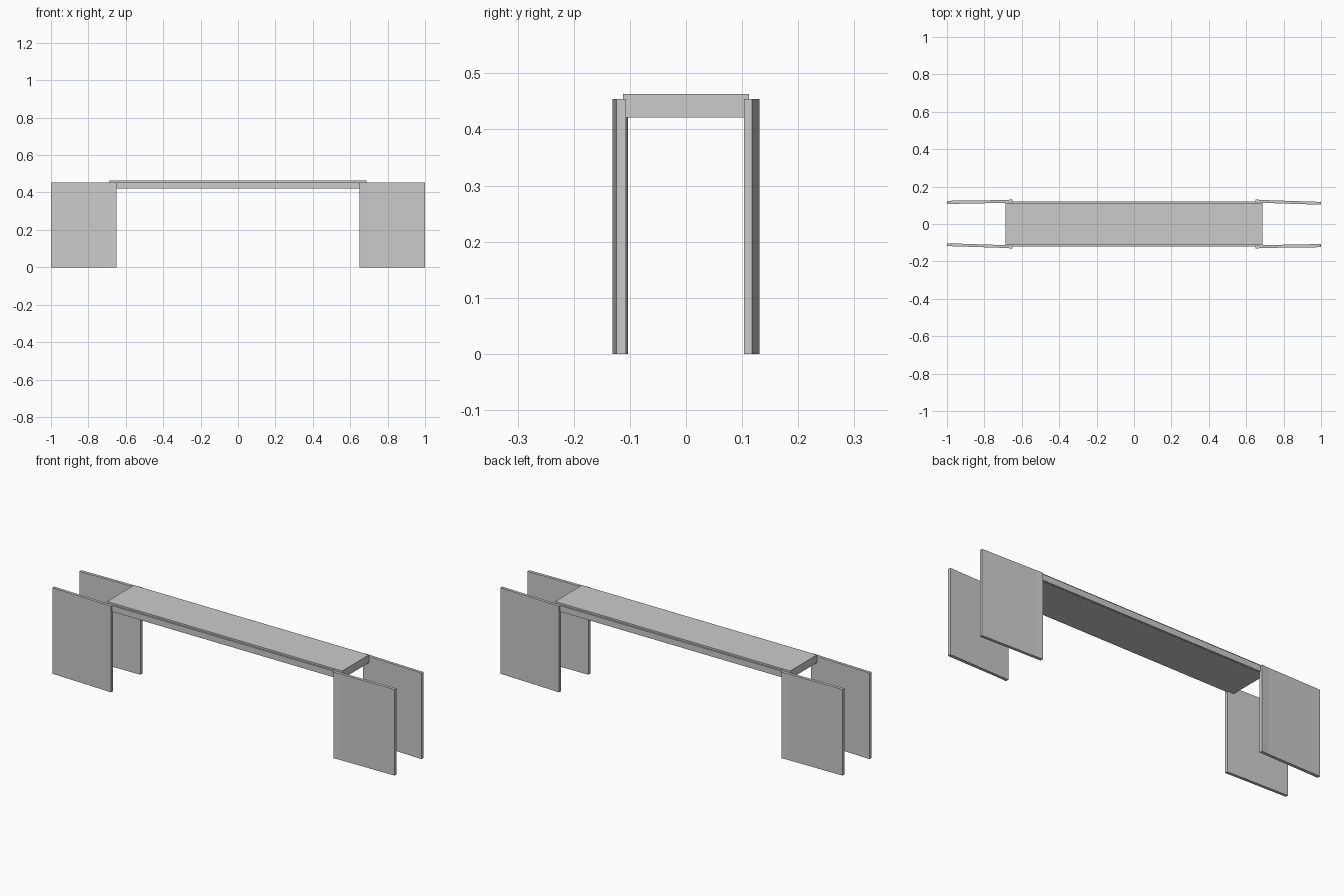
import bpy, bmesh
from math import pi
from mathutils import Matrix

if "Cube" in bpy.data.objects:
    bpy.data.objects.remove(bpy.data.objects["Cube"])


def prism(name, outline, z0, z1, half_turn=False):
    """Extrude a plan outline upwards, optionally turned 180 degrees about z."""
    bm = bmesh.new()
    face = bm.faces.new([bm.verts.new((x, y, z0)) for x, y in outline])
    top = bmesh.ops.extrude_face_region(bm, geom=[face])["geom"]
    verts = [v for v in top if isinstance(v, bmesh.types.BMVert)]
    bmesh.ops.translate(bm, verts=verts, vec=(0, 0, z1 - z0))
    if half_turn:
        bm.transform(Matrix.Rotation(pi, 4, 'Z'))
    bmesh.ops.recalc_face_normals(bm, faces=bm.faces)
    mesh = bpy.data.meshes.new(name)
    bm.to_mesh(mesh)
    bm.free()
    obj = bpy.data.objects.new(name, mesh)
    bpy.context.collection.objects.link(obj)
    return obj


def rect(x0, x1, y0, y1):
    return [(x0, y0), (x1, y0), (x1, y1), (x0, y1)]


# Central deck slab
prism("deck", rect(-0.686, 0.686, -0.112, 0.112), 0.421, 0.463)

# Leg panels, slightly splayed, with a small lip at the inner end
back_panel = [(0.65, 0.115), (0.69, 0.113), (1.0, 0.103),
              (1.0, 0.118), (0.69, 0.128), (0.65, 0.131)]
front_panel = [(0.65, -0.114), (0.69, -0.113), (1.0, -0.107),
               (1.0, -0.124), (0.69, -0.128), (0.65, -0.131)]

for side, turned in (("right", False), ("left", True)):
    prism(f"leg_panel_a_{side}", back_panel, 0, 0.454, turned)
    prism(f"leg_panel_b_{side}", front_panel, 0, 0.454, turned)
    # Side rail running between the panels
    prism(f"rail_{side}", rect(-0.65, 0.65, 0.105, 0.121), 0.422, 0.454, turned)
